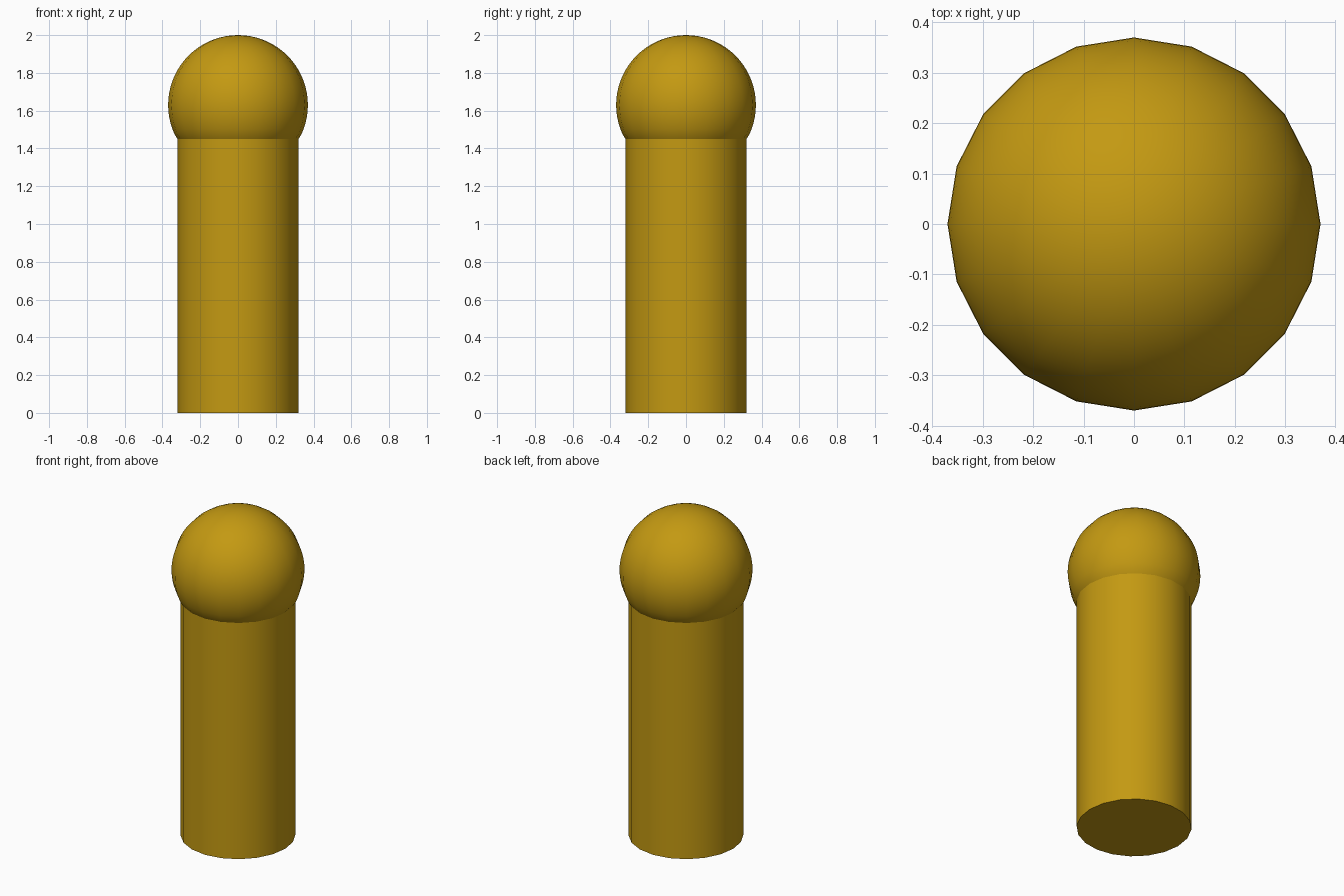
import bpy, bmesh, math

if "Cube" in bpy.data.objects:
    bpy.data.objects.remove(bpy.data.objects["Cube"])

SIDES = 20
POST_R, POST_TOP = 0.32, 1.45
BALL_R, BALL_Z = 0.37, 1.63
ARC_STEPS = 24

# Profile: straight post, then a ball cap swept from the neck to the pole
start = -math.acos(POST_R / BALL_R)
profile = [(POST_R, 0.0), (POST_R, POST_TOP)]
for i in range(1, ARC_STEPS):
    a = start + (math.pi / 2 - start) * i / ARC_STEPS
    profile.append((BALL_R * math.cos(a), BALL_Z + BALL_R * math.sin(a)))

bm = bmesh.new()
rings = []
for r, z in profile:
    rings.append([bm.verts.new((r * math.cos(math.tau * k / SIDES),
                                r * math.sin(math.tau * k / SIDES), z))
                  for k in range(SIDES)])

# Walls between rings
for lower, upper in zip(rings, rings[1:]):
    for k in range(SIDES):
        n = (k + 1) % SIDES
        bm.faces.new((lower[k], lower[n], upper[n], upper[k]))

# Flat base and pole of the ball
bm.faces.new(rings[0][::-1])
pole = bm.verts.new((0, 0, BALL_Z + BALL_R))
for k in range(SIDES):
    bm.faces.new((rings[-1][k], rings[-1][(k + 1) % SIDES], pole))

mesh = bpy.data.meshes.new("ball_topped_post")
bm.to_mesh(mesh)
bm.free()
post = bpy.data.objects.new("ball_topped_post", mesh)
bpy.context.collection.objects.link(post)

# Golden colour
gold = bpy.data.materials.new("gold")
gold.diffuse_color = (0.55, 0.32, 0.006, 1)
gold.use_nodes = True
gold.node_tree.nodes["Principled BSDF"].inputs["Base Color"].default_value = gold.diffuse_color
mesh.materials.append(gold)

# Smooth shading with a crisp neck and base edge
bpy.context.view_layer.objects.active = post
post.select_set(True)
bpy.ops.object.shade_smooth_by_angle(angle=math.radians(24))
